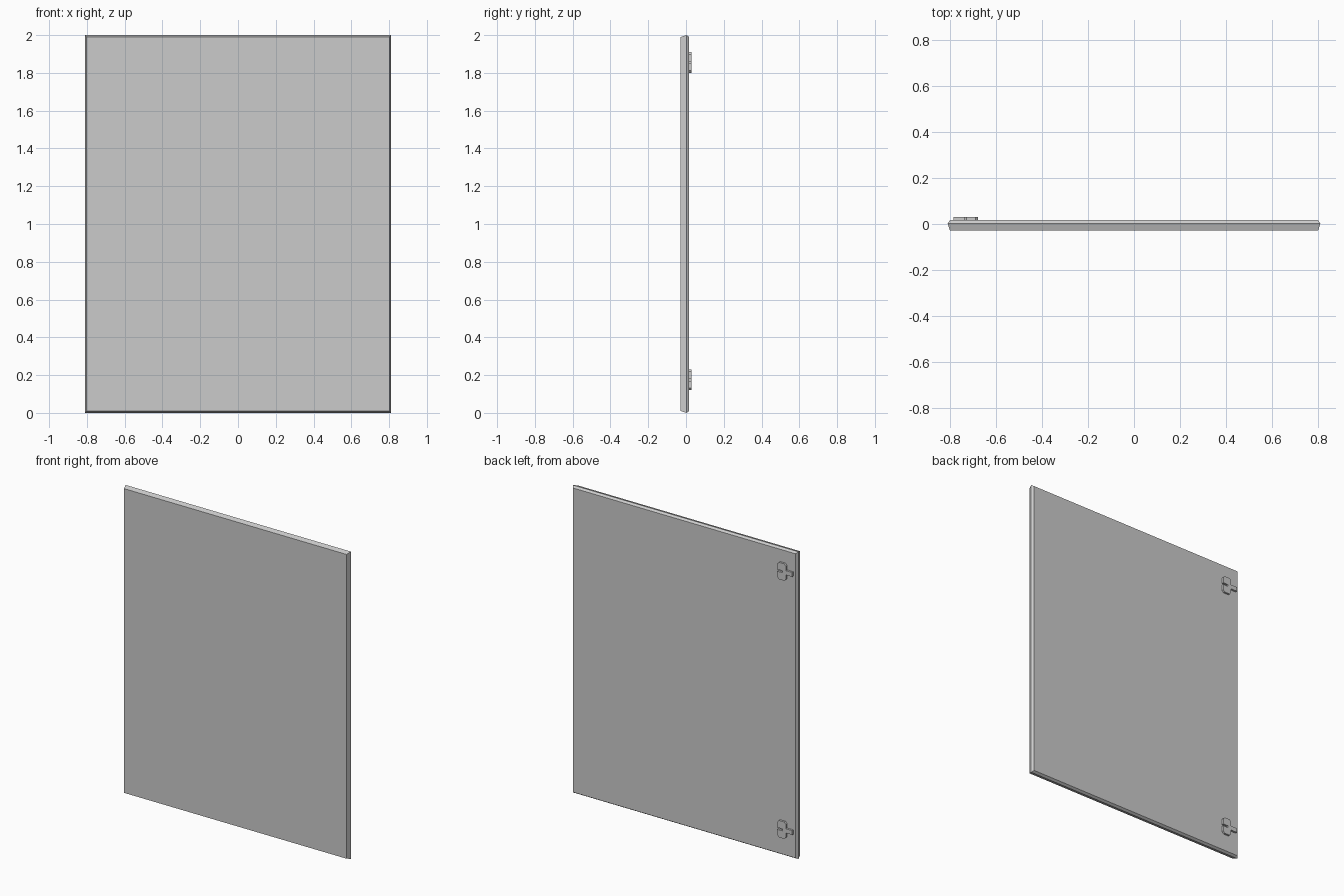
import bpy, bmesh

if "Cube" in bpy.data.objects:
    bpy.data.objects.remove(bpy.data.objects["Cube"])


def make_object(name, bm):
    bmesh.ops.recalc_face_normals(bm, faces=bm.faces)
    mesh = bpy.data.meshes.new(name)
    bm.to_mesh(mesh)
    bm.free()
    obj = bpy.data.objects.new(name, mesh)
    bpy.context.collection.objects.link(obj)
    return obj


def extrude_outline(name, points, y0, y1):
    """Prism from an x-z outline, running from y0 to y1."""
    bm = bmesh.new()
    face = bm.faces.new([bm.verts.new((x, y0, z)) for x, z in points])
    out = bmesh.ops.extrude_face_region(bm, geom=[face])["geom"]
    bmesh.ops.translate(bm, vec=(0, y1 - y0, 0),
                        verts=[v for v in out if isinstance(v, bmesh.types.BMVert)])
    return make_object(name, bm)


# Door panel: rectangular rings, widest at the middle so the edges come to a ridge
bm = bmesh.new()
rings = []
for y, inset in ((-0.028, 0.01), (0.002, 0.0), (0.017, 0.01)):
    x, lo, hi = 0.811 - inset, inset, 2 - inset
    rings.append([bm.verts.new((px, y, pz))
                  for px, pz in ((-x, lo), (x, lo), (x, hi), (-x, hi))])
for a, b in zip(rings, rings[1:]):
    for i in range(4):
        j = (i + 1) % 4
        bm.faces.new((a[i], a[j], b[j], b[i]))
bm.faces.new(rings[0])
bm.faces.new(rings[-1])
make_object("door_panel", bm)

# Hinges: chamfered plate with a slot on its inner side, and an arm to the door edge
BACK, TOP = 0.015, 0.03
half = [(-0.74, 0.043), (-0.728, 0.055), (-0.690, 0.055), (-0.678, 0.043),
        (-0.678, 0.006), (-0.715, 0.006)]
for label, z in (("lower", 0.175), ("upper", 1.855)):
    outline = [(x, z + h) for x, h in half] + [(x, z - h) for x, h in reversed(half)]
    extrude_outline(label + "_hinge_plate", outline, BACK, TOP)
    arm = [(-0.786, z - 0.014), (-0.74, z - 0.014), (-0.74, z + 0.014), (-0.786, z + 0.014)]
    extrude_outline(label + "_hinge_arm", arm, BACK, TOP)
